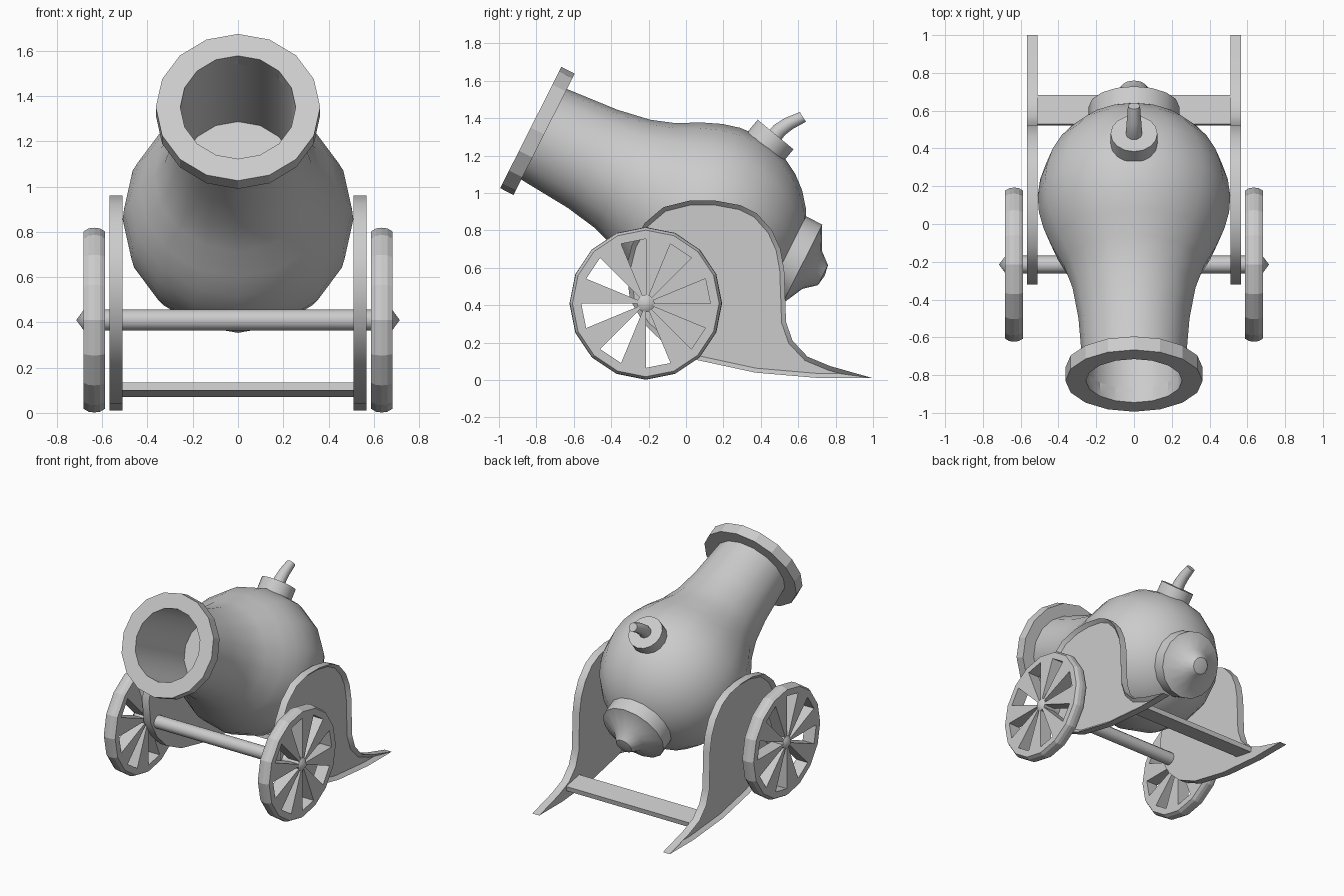
import bpy, bmesh
from math import sin, cos, pi, radians
from mathutils import Matrix, Vector

cube = bpy.data.objects.get("Cube")
if cube:
    bpy.data.objects.remove(cube)

grey = bpy.data.materials.new("plain_grey")
grey.use_nodes = True
grey.diffuse_color = (0.6, 0.6, 0.6, 1)
grey.node_tree.nodes["Principled BSDF"].inputs["Base Color"].default_value = (0.6, 0.6, 0.6, 1)


def finish(name, bm, smooth=None, mirror=False):
    """Turn a bmesh into a named object, with optional smoothing and x mirror."""
    bmesh.ops.remove_doubles(bm, verts=bm.verts, dist=0.0001)
    bmesh.ops.recalc_face_normals(bm, faces=bm.faces)
    mesh = bpy.data.meshes.new(name)
    bm.to_mesh(mesh)
    bm.free()
    mesh.materials.append(grey)
    ob = bpy.data.objects.new(name, mesh)
    bpy.context.collection.objects.link(ob)
    if smooth:
        bpy.ops.object.select_all(action='DESELECT')
        ob.select_set(True)
        bpy.context.view_layer.objects.active = ob
        bpy.ops.object.shade_smooth_by_angle(angle=radians(smooth))
    if mirror:
        mod = ob.modifiers.new("mirror", 'MIRROR')
        mod.use_mirror_merge = False
    return ob


def lathe(bm, profile, matrix, segs=16, closed=False):
    """Revolve (distance along axis, radius) points around the local z axis."""
    rings = []
    for s, r in profile:
        rings.append([bm.verts.new(matrix @ Vector((r * cos(2 * pi * i / segs),
                                                    r * sin(2 * pi * i / segs), s)))
                      for i in range(segs)])
    pairs = list(zip(rings, rings[1:]))
    if closed:
        pairs.append((rings[-1], rings[0]))
    for a, b in pairs:
        for i in range(segs):
            j = (i + 1) % segs
            bm.faces.new((a[i], a[j], b[j], b[i]))


def prism(bm, outline, x0, x1):
    """Extrude a (y, z) outline along x; returns the face at x1."""
    a = [bm.verts.new((x0, y, z)) for y, z in outline]
    b = [bm.verts.new((x1, y, z)) for y, z in outline]
    n = len(outline)
    for i in range(n):
        j = (i + 1) % n
        bm.faces.new((a[i], a[j], b[j], b[i]))
    bm.faces.new(a)
    return bm.faces.new(b)


# Barrel: bulbous body with a hollow bore, along a tilted axis
barrel_axis = Matrix.Translation((0, -0.83, 1.35)) @ Matrix.Rotation(radians(-116.8), 4, 'X')
body = [(0.04, 0.27), (0.09, 0.272), (0.37, 0.294), (0.55, 0.325), (0.68, 0.37), (0.8, 0.435)]
for k in range(-20, 91, 11):
    a = radians(k)
    body.append((1.08 + 0.51 * sin(a), 0.51 * cos(a)))
bm = bmesh.new()
lathe(bm, body, barrel_axis)
finish("barrel_body", bm, 40)

bm = bmesh.new()
lathe(bm, [(0, 0.255), (0.645, 0.255), (0.645, 0)], barrel_axis)
bore = finish("barrel_bore", bm, 40)
bore.data.flip_normals()

bm = bmesh.new()
lathe(bm, [(0, 0.255), (0, 0.363), (0.08, 0.363), (0.08, 0.255)], barrel_axis, closed=True)
finish("muzzle_ring", bm)

# Breech cap with a flared cone
bm = bmesh.new()
lathe(bm, [(1.4, 0), (1.4, 0.24), (1.49, 0.24), (1.625, 0.24), (1.63, 0.225),
           (1.685, 0.115), (1.75, 0.06), (1.76, 0)], barrel_axis)
finish("breech_cap", bm, 30)

# Fuse socket and bent fuse
socket_axis = Matrix.Translation((0, 0.479, 1.313)) @ Matrix.Rotation(radians(-39.6), 4, 'X')
bm = bmesh.new()
lathe(bm, [(-0.16, 0), (-0.16, 0.124), (0, 0.124), (0, 0)], socket_axis)
finish("fuse_socket", bm, 30)

bm = bmesh.new()
path = [(0.46, 1.29, 40, 0.045), (0.5, 1.337, 42, 0.042), (0.55, 1.372, 52, 0.038),
        (0.625, 1.407, 58, 0.032)]
rings = []
for y, z, tilt, r in path:
    m = Matrix.Translation((0, y, z)) @ Matrix.Rotation(radians(-tilt), 4, 'X')
    rings.append([bm.verts.new(m @ Vector((r * cos(i * pi / 5), r * sin(i * pi / 5), 0)))
                  for i in range(10)])
for a, b in zip(rings, rings[1:]):
    for i in range(10):
        j = (i + 1) % 10
        bm.faces.new((a[i], a[j], b[j], b[i]))
bm.faces.new(rings[-1])
finish("fuse", bm, 45)

# Carriage cheeks with a recessed outer panel
cheek = [(0.02, 0.96), (-0.12, 0.925), (-0.22, 0.84), (-0.29, 0.72), (-0.32, 0.6),
         (-0.3, 0.43), (-0.22, 0.295), (-0.11, 0.19), (0.06, 0.107), (0.37, 0.04),
         (0.72, 0.01), (1.0, 0.01), (0.77, 0.075), (0.65, 0.125), (0.57, 0.21),
         (0.535, 0.31), (0.525, 0.59), (0.505, 0.7), (0.46, 0.8), (0.38, 0.89),
         (0.29, 0.935), (0.155, 0.96)]
bm = bmesh.new()
outer = prism(bm, cheek, 0.51, 0.567)
bmesh.ops.recalc_face_normals(bm, faces=bm.faces)
bmesh.ops.inset_individual(bm, faces=[outer], thickness=0.024, use_even_offset=True)
bmesh.ops.translate(bm, verts=outer.verts, vec=(-0.025, 0, 0))
finish("carriage_cheeks", bm, 30, mirror=True)

# Crossbar between the cheeks
bm = bmesh.new()
bmesh.ops.create_cube(bm, size=1, matrix=Matrix.Translation((0, 0.603, 0.103))
                      @ Matrix.Rotation(radians(-10.5), 4, 'X')
                      @ Matrix.Diagonal((1.03, 0.158, 0.036, 1)))
finish("crossbar", bm)

# Axle with pointed hub ends
hub_y, hub_z = -0.215, 0.41
axle_axis = Matrix.Translation((0, hub_y, hub_z)) @ Matrix.Rotation(pi / 2, 4, 'Y')
bm = bmesh.new()
lathe(bm, [(-0.715, 0), (-0.68, 0.047), (0.68, 0.047), (0.715, 0)], axle_axis, 12)
finish("axle", bm, 32)

# Wheels: ridged rim and eight wedge spokes
bm = bmesh.new()
lathe(bm, [(0.588, 0.345), (0.588, 0.392), (0.61, 0.405), (0.635, 0.408), (0.66, 0.405),
           (0.682, 0.392), (0.682, 0.345)], axle_axis, closed=True)
for k in range(8):
    a, b = [radians(22.5 * (2 * k + n)) for n in (1, 2)]
    wedge = [(hub_y + r * cos(t), hub_z + r * sin(t))
             for r, t in ((0.04, a), (0.345, a), (0.345, b), (0.04, b))]
    prism(bm, wedge, 0.588, 0.682)
finish("wheels", bm, mirror=True)
